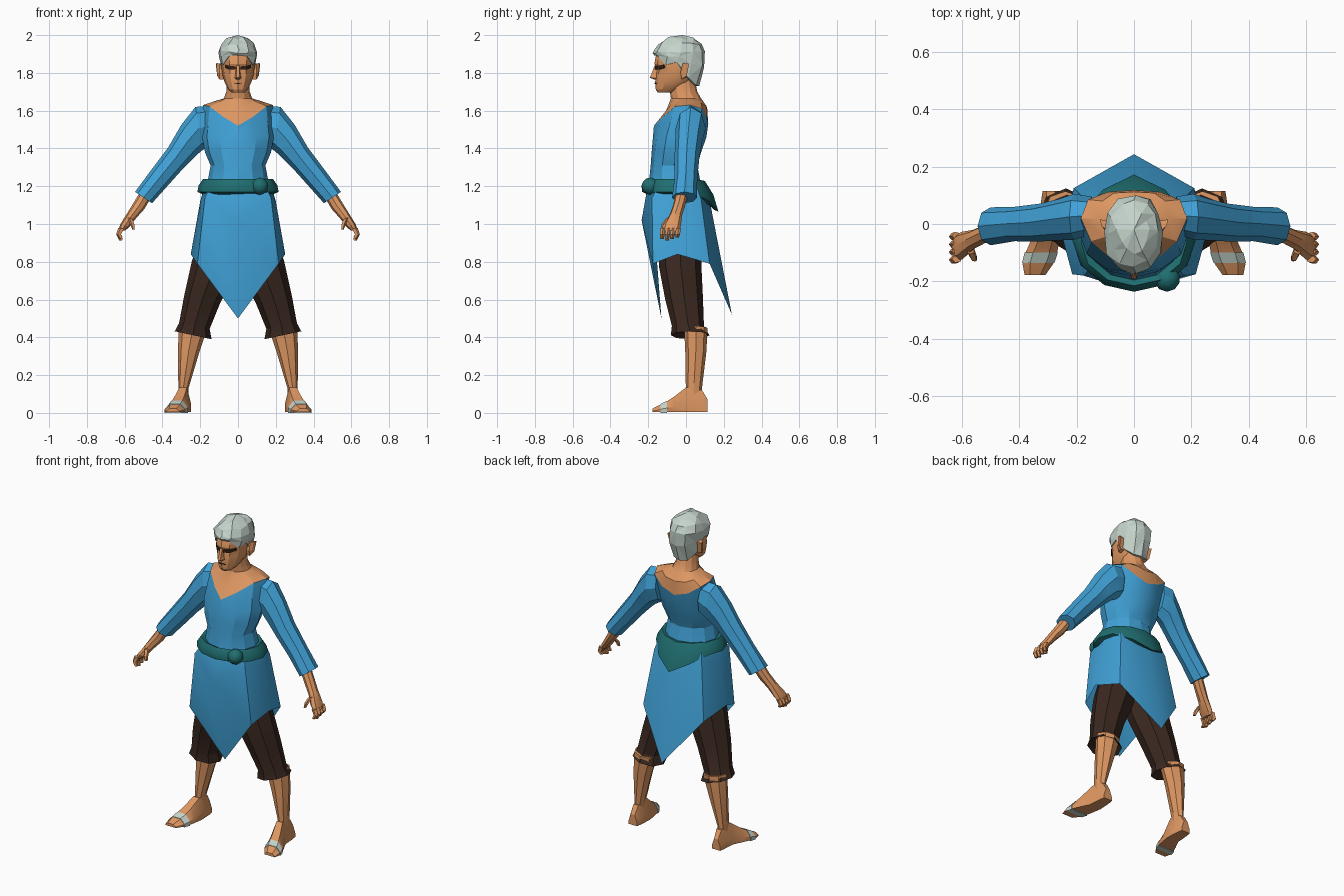
import bpy, bmesh, math, random
from mathutils import Vector

random.seed(4)


def material(name, rgb):
    m = bpy.data.materials.new(name)
    m.diffuse_color = (*rgb, 1)
    return m


BLUE = material("blue_cloth", (0.052, 0.36, 0.68))
SKIN = material("skin", (0.73, 0.31, 0.122))
BROWN = material("dark_brown_cloth", (0.042, 0.021, 0.014))
TEAL = material("teal_cloth", (0.014, 0.155, 0.162))
GREY = material("pale_grey", (0.56, 0.66, 0.60))
DARK = material("dark_brow", (0.03, 0.014, 0.008))


def loft(name, rings, mat, caps=True, mirror=False, smooth=25, triangles=False):
    """Skin a list of equal closed rings into one mesh."""
    bm = bmesh.new()
    loops = [[bm.verts.new(p) for p in r] for r in rings]
    n = len(loops[0])
    for a, b in zip(loops, loops[1:]):
        for i in range(n):
            j = (i + 1) % n
            bm.faces.new((a[i], a[j], b[j], b[i]))
    if caps:
        bm.faces.new(loops[0])
        bm.faces.new(loops[-1])
    bmesh.ops.remove_doubles(bm, verts=bm.verts, dist=0.0005)
    if triangles:
        bmesh.ops.triangulate(bm, faces=bm.faces)
    bmesh.ops.recalc_face_normals(bm, faces=bm.faces)
    me = bpy.data.meshes.new(name)
    bm.to_mesh(me)
    bm.free()
    me.materials.append(mat)
    if smooth:
        me.shade_smooth()
        me.set_sharp_from_angle(angle=math.radians(smooth))
    ob = bpy.data.objects.new(name, me)
    bpy.context.collection.objects.link(ob)
    if mirror:
        ob.modifiers.new("mirror", 'MIRROR').use_mirror_merge = False
    return ob


def oval(z, w, front, back, n=12):
    """Ring starting at the front centre; z may be a number per half column."""
    out = []
    for i in range(n):
        t = 2 * math.pi * i / n
        zi = z if not isinstance(z, (list, tuple)) else z[min(i, n - i)]
        out.append(Vector((w * math.sin(t), (front + back) / 2 - (back - front) / 2 * math.cos(t), zi)))
    return out


def full(half):
    return half + [(-x, y, z) for x, y, z in reversed(half[1:-1])]


def limb(name, stations, mat, sides=8, **kw):
    """Stations: outer x,z, inner x,z, centre y, half depth."""
    rings = []
    for xo, zo, xi, zi, yc, b in stations:
        mid = Vector(((xo + xi) / 2, yc, (zo + zi) / 2))
        arm = Vector(((xo - xi) / 2, 0, (zo - zi) / 2))
        rings.append([mid + arm * math.cos(2 * math.pi * k / sides)
                      + Vector((0, b * math.sin(2 * math.pi * k / sides), 0)) for k in range(sides)])
    return loft(name, rings, mat, mirror=True, **kw)


# Tunic body, ending in a V neckline at the front and a scoop at the back
neckline = full([(0, -.17, 1.52), (.075, -.125, 1.565), (.15, -.06, 1.622), (.185, .02, 1.63),
                 (.16, .085, 1.61), (.09, .112, 1.56), (0, .118, 1.53)])
loft("tunic_body", [oval(1.17, .175, -.205, .09), oval(1.23, .16, -.195, .075),
                    oval(1.31, .145, -.187, .06), oval(1.38, .175, -.182, .08),
                    oval(1.46, .19, -.175, .108), neckline], BLUE, caps=False)

# Bare upper chest, shoulders and neck
loft("chest_and_neck", [neckline,
     full([(0, -.105, 1.60), (.05, -.085, 1.625), (.10, -.045, 1.645), (.125, .02, 1.65),
           (.11, .08, 1.64), (.07, .108, 1.625), (0, .112, 1.615)]),
     oval(1.665, .075, -.08, .08), oval(1.70, .062, -.085, .06), oval(1.77, .06, -.09, .045)], SKIN)

# Skirt with long points at front and back
loft("tunic_skirt", [
    full([(0, -.205, 1.19), (.15, -.15, 1.19), (.18, -.04, 1.19), (.15, .06, 1.19), (0, .10, 1.19)]),
    full([(0, -.235, 1.02), (.175, -.18, 1.14), (.20, -.04, 1.12), (.165, .08, 1.13), (0, .13, 1.10)]),
    full([(0, -.13, .50), (.215, -.175, .79), (.25, -.045, .84), (.21, .125, .79), (0, .243, .52)])],
    BLUE, caps=False, smooth=35)

# Sash round the waist, dropping to a point behind, with a round knot
belt = [oval(1.225, .15, -.19, .07), oval(1.238, .185, -.215, .09), oval(1.205, .208, -.236, .115),
        oval(1.17, .215, -.232, .12), oval(1.155, .18, -.20, .09)]
for ring, drop, push in zip(belt, (0, .01, .05, .105, .08), (0, .01, .03, .052, .06)):
    for i, f in ((5, .45), (6, 1), (7, .45)):
        ring[i].z -= drop * f
        ring[i].y += push * f
loft("sash", belt, TEAL, caps=False, smooth=40)
bpy.ops.mesh.primitive_ico_sphere_add(subdivisions=2, radius=.046, location=(.115, -.19, 1.2))
knot = bpy.context.object
knot.name = "sash_knot"
knot.data.materials.append(TEAL)
knot.data.shade_smooth()

# Sleeves, forearms and hands
limb("sleeve", [(.155, 1.625, .14, 1.42, .03, .065), (.225, 1.62, .19, 1.39, .025, .08),
                (.30, 1.525, .225, 1.36, .015, .072), (.37, 1.405, .285, 1.30, .005, .066),
                (.46, 1.285, .37, 1.205, 0, .06), (.545, 1.17, .455, 1.11, -.008, .066)], BLUE)
limb("forearm_and_palm", [(.50, 1.20, .455, 1.15, -.02, .035), (.545, 1.125, .495, 1.08, -.035, .032),
                          (.585, 1.06, .54, 1.03, -.055, .034), (.622, 1.0, .575, .985, -.075, .048),
                          (.635, .965, .597, .965, -.08, .045)], SKIN)
for k in range(4):
    y = -.122 + .027 * k
    tip = .912 + .008 * abs(k - 1)
    limb("finger", [(.634, .98, .60, .975, y, .014), (.645, .945, .617, .945, y - .003, .013),
                    (.628, tip, .608, tip + .003, y - .006, .01)], SKIN, sides=5)
limb("thumb", [(.585, 1.035, .555, 1.025, -.09, .016), (.572, 1.0, .547, 1.0, -.115, .014),
               (.56, .972, .545, .972, -.122, .009)], SKIN, sides=5)

# Trousers with flared cuffs, bare shins
limb("trouser_leg", [(.19, .97, -.01, .92, -.03, .11), (.245, .80, .01, .74, -.03, .112),
                     (.285, .62, .095, .58, -.01, .10), (.312, .475, .15, .445, .01, .085),
                     (.335, .432, .14, .39, .022, .102), (.30, .44, .18, .42, .03, .07)], BROWN)
limb("shin", [(.313, .46, .165, .44, .052, .062), (.318, .33, .205, .32, .052, .056),
              (.316, .14, .262, .13, .042, .043), (.315, .07, .262, .07, .042, .043)], SKIN)


def foot_rings(stations, grow=0.0, base=0.004):
    rings = []
    for y, xc, w, h in stations:
        w, h = w + grow, h + grow
        rings.append([(xc + sx * w, y, z) for sx, z in
                      ((-1, base), (1, base), (1, .4 * h), (.5, h), (-.5, h), (-1, .4 * h))])
    return rings


# Feet pointing slightly outward, with a pale strap over the toes
loft("foot", foot_rings([(.115, .29, .028, .07), (.085, .289, .034, .12), (0, .29, .04, .135),
                         (-.06, .31, .05, .088), (-.10, .323, .055, .062), (-.14, .335, .053, .042),
                         (-.178, .345, .036, .022)]), SKIN, mirror=True)
loft("foot_strap", foot_rings([(-.10, .323, .055, .062), (-.135, .3335, .0532, .0445)], .003, 0),
     GREY, mirror=True)

# Head with brow ledge and tapered jaw
loft("head", [oval(1.695, .032, -.15, -.06), oval(1.712, .052, -.16, -.02), oval(1.75, .071, -.163, .04),
              oval(1.79, .083, -.162, .065), oval(1.822, .087, -.155, .075), oval(1.848, .089, -.167, .08),
              oval(1.90, .089, -.158, .085), oval(1.955, .06, -.12, .055)], SKIN)
loft("nose", [[(-.007, -.15, 1.84), (.007, -.15, 1.84), (.007, -.166, 1.84), (-.007, -.166, 1.84)],
              [(-.016, -.145, 1.79), (.016, -.145, 1.79), (.008, -.185, 1.79), (-.008, -.185, 1.79)],
              [(-.021, -.145, 1.772), (.021, -.145, 1.772), (.008, -.192, 1.775), (-.008, -.192, 1.775)],
              [(-.012, -.145, 1.764), (.012, -.145, 1.764), (.005, -.172, 1.766), (-.005, -.172, 1.766)]],
     SKIN, smooth=0)
loft("ear", [[(x, y, z) for x, y, z in ((b, -.03, 1.80), (b, -.022, 1.765), (b, 0, 1.775),
                                        (b, .012, 1.845), (b, -.018, 1.85))] for b in (.075, .098)]
     + [[(.108, -.012, 1.80), (.104, -.012, 1.775), (.11, .004, 1.785), (.118, .016, 1.848),
         (.114, -.008, 1.852)]], SKIN, mirror=True, smooth=0)


# Dark eye slots under the brows, and the mouth line
def strip(name, path, mirror):
    loft(name, [[(x, y, lo), (x, y - .008, lo), (x, y - .008, hi), (x, y, hi)]
                for x, y, lo, hi in path], DARK, mirror=mirror, smooth=0)


strip("eye_and_brow", [(.012, -.156, 1.819, 1.834), (.044, -.144, 1.817, 1.838),
                       (.068, -.112, 1.826, 1.844)], True)
strip("mouth", [(-.022, -.153, 1.741, 1.744), (0, -.159, 1.741, 1.746), (.022, -.153, 1.741, 1.744)], False)

# Short faceted hair, low behind the ears
hem = [1.892, 1.89, 1.842, 1.858, 1.775, 1.735, 1.73]
mid = [h + (1.915 - h) * .55 for h in hem]
hair = [oval(hem, .08, -.15, .055), oval(hem, .094, -.167, .07), oval(mid, .103, -.171, .10),
        oval(1.915, .104, -.17, .104), oval(1.955, .087, -.148, .088), oval(1.983, .055, -.10, .05)]
for ring in hair[2:]:
    for p in ring:
        p += Vector([random.uniform(-.007, .007) for _ in range(3)])
hair.append(oval(2.0, 0, -.02, -.02))
loft("hair", hair, GREY, caps=False, smooth=0, triangles=True)
